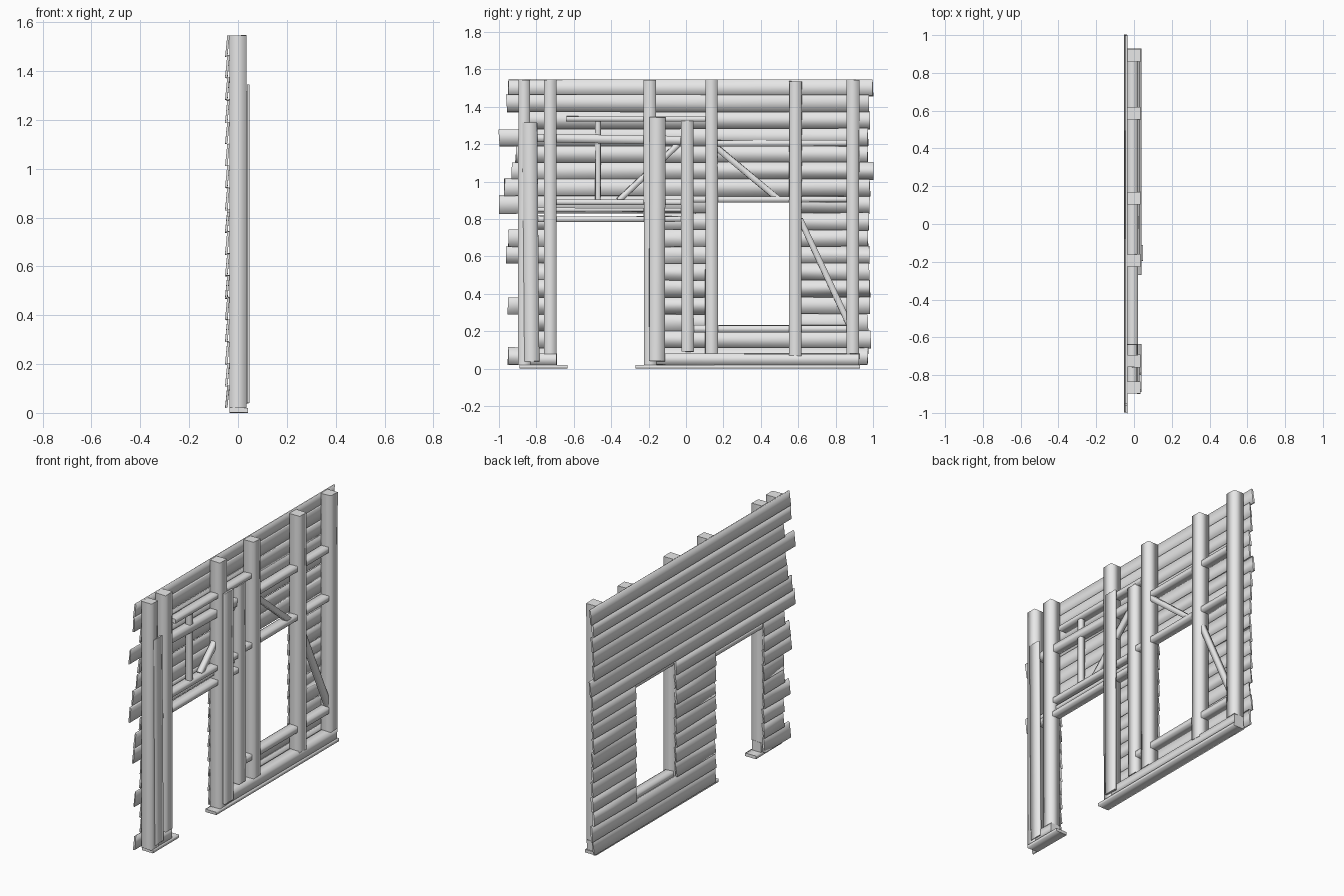
import bpy, bmesh, random
from mathutils import Vector

random.seed(4)
cube = bpy.data.objects.get("Cube")
if cube:
    bpy.data.objects.remove(cube)

wood = bpy.data.materials.new("weathered_grey")
wood.use_nodes = True
GREY = (0.8, 0.8, 0.8, 1)
wood.diffuse_color = GREY
wood.node_tree.nodes["Principled BSDF"].inputs["Base Color"].default_value = GREY


def timber(name, start, end, width, x0, x1, lean=0.0, wear=0.002):
    """Timber between two (y, z) points, filling x0..x1; lean shifts one long edge in x."""
    a, b = (Vector((0, *p)) for p in (start, end))
    along = (b - a).normalized()
    side = Vector((0, -along.z, along.y)) * width / 2
    bm = bmesh.new()
    rings = []
    for p in (a, b):
        ring = []
        for s, x in ((-1, x0), (1, x0), (1, x1), (-1, x1)):
            v = p + side * s
            v.x = x + lean * (s < 0)
            v.y += random.uniform(-wear, wear)
            v.z += random.uniform(-wear, wear)
            ring.append(bm.verts.new(v))
        rings.append(ring)
    lo, hi = rings
    caps = [bm.faces.new(lo[::-1]), bm.faces.new(hi)]
    for i in range(4):
        j = (i + 1) % 4
        bm.faces.new((lo[i], lo[j], hi[j], hi[i]))
    bmesh.ops.recalc_face_normals(bm, faces=bm.faces)
    # soft long edges, crisp sawn ends
    for f in bm.faces:
        f.smooth = f not in caps
    for f in caps:
        for e in f.edges:
            e.smooth = False
    mesh = bpy.data.meshes.new(name)
    bm.to_mesh(mesh)
    bm.free()
    mesh.materials.append(wood)
    obj = bpy.data.objects.new(name, mesh)
    bpy.context.collection.objects.link(obj)
    return obj


# Lapped siding, split around the doorway and the window
left_ends = [-.95, -.89, -.89, -.95, -.89, -.89, -.96, -.95, -.9,
             -1, -.97, -.93, -.91, -1, -.89, -.96, -.95]
PITCH = 0.09
for row, left in enumerate(left_ends):
    z = 0.02 + row * PITCH
    right = 1 if row in (11, 16) else random.uniform(.97, .99)
    stops = [left]
    if row <= 8:
        stops += [-.695, -.222]
    if 2 <= row <= 9:
        stops += [.165, .555]
    stops.append(right)
    for y0, y1 in zip(stops[::2], stops[1::2]):
        top = z + 0.092 if row < 16 else 1.545
        if row == 8 and y0 < -.5:
            top = z + .08
        mid = (z + top) / 2
        timber("siding_plank", (y0, mid), (y1, mid), top - z,
               -.044, -.034, lean=-.009, wear=.004)

# Full height studs
for y, z0, z1 in ((-.865, .02, 1.545), (-.725, .08, 1.545), (-.192, .02, 1.545),
                  (.137, .08, 1.545), (.585, .07, 1.535), (.892, .08, 1.545)):
    timber("stud", (y, z0), (y, z1), .066, -.034, .035)
timber("cripple_stud", (.008, .09), (.008, 1.325), .064, -.032, .025)

# Loose boards leaning on the studs
timber("loose_board_door_side", (-.155, .04), (-.152, 1.345), .085, .036, .048)
timber("loose_board_end", (-.825, .04), (-.835, 1.315), .08, .027, .039)

# Sole plates and footing boards
timber("sole_plate_long", (-.22, .05), (.925, .05), .06, -.032, .033)
timber("sole_plate_short", (-.895, .05), (-.69, .05), .06, -.032, .033)
timber("footing_board_long", (-.27, .01), (.93, .01), .018, -.035, .04, wear=.001)
timber("footing_board_short", (-.89, .01), (-.635, .01), .018, -.035, .04, wear=.001)

# Horizontal rails and openings
timber("door_header", (-.83, .8), (-.02, .8), .028, -.034, .022)
timber("door_upper_header", (-.76, .89), (-.02, .89), .028, -.034, .018)
timber("door_middle_rail", (-.83, .85), (.0, .85), .022, -.034, -.005)
timber("upper_rail", (-.87, 1.235), (-.03, 1.22), .045, -.034, .015)
timber("top_rail", (-.64, 1.335), (.11, 1.335), .026, -.034, .02)
timber("window_header", (.04, .905), (.87, .905), .03, -.034, .022)
timber("window_sill", (.03, .213), (.87, .213), .036, -.034, .022)
timber("blocking", (.16, 1.205), (.87, 1.205), .032, -.034, .02)

# Braces
timber("short_post", (-.47, .9), (-.47, 1.325), .03, -.02, .012)
timber("door_brace", (-.36, .9), (-.04, 1.2), .032, -.025, .005)
timber("window_brace", (.16, 1.185), (.49, .91), .032, -.01, .02)
timber("corner_brace", (.61, .8), (.87, .24), .032, -.01, .02)
